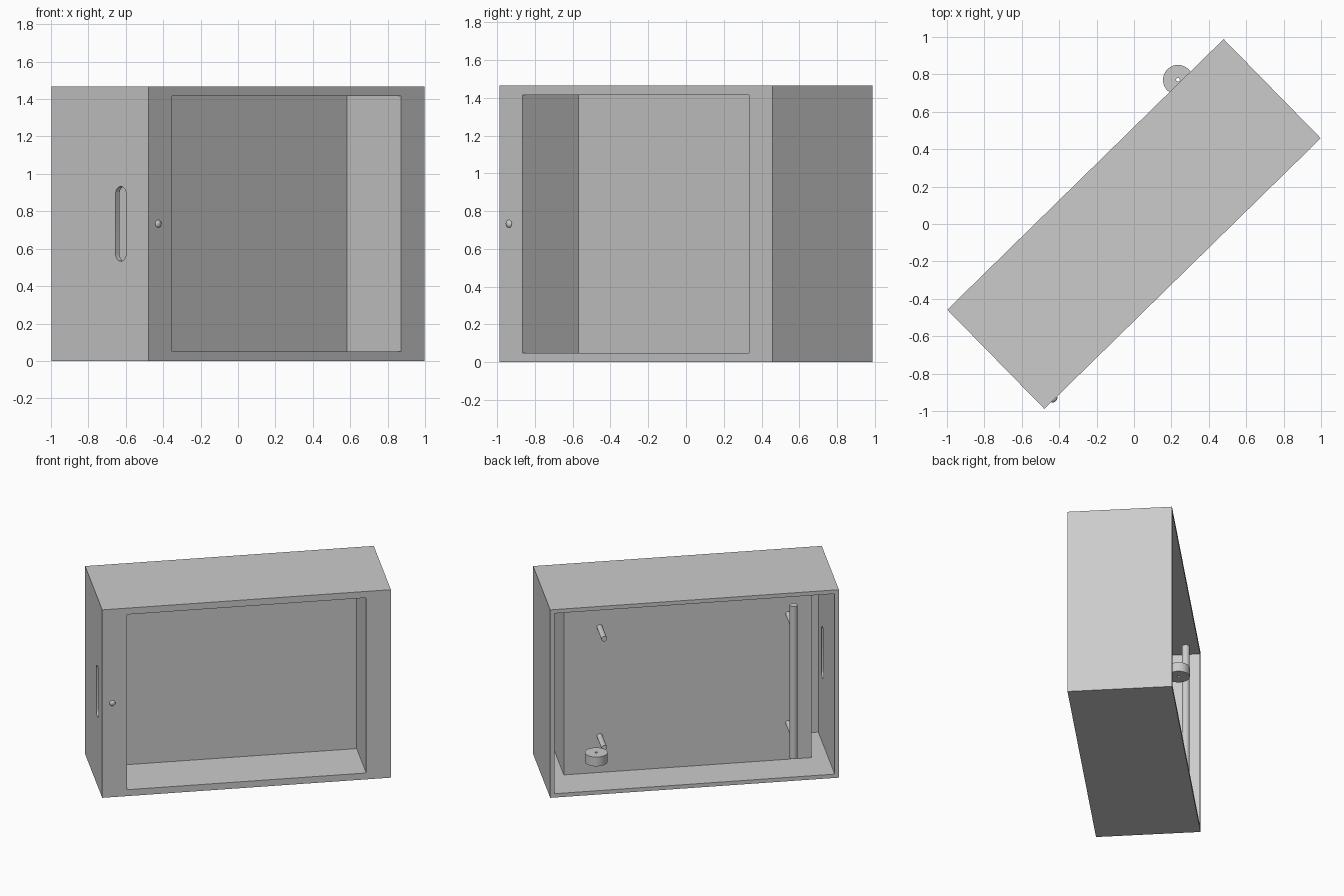
import bpy
import math
from mathutils import Matrix, Vector

old = bpy.data.objects.get("Cube")
if old:
    bpy.data.objects.remove(old, do_unlink=True)

# One plain grey for everything
grey = bpy.data.materials.new("plain grey")
grey.use_nodes = True
grey.diffuse_color = (0.6, 0.6, 0.6, 1)
grey.node_tree.nodes["Principled BSDF"].inputs["Base Color"].default_value = (0.6, 0.6, 0.6, 1)

L, D, H = 1.034, 0.371, 1.466      # half length, half depth, height
WALL = 0.03
MID = H / 2
TURN = Matrix.Rotation(math.radians(44.4), 4, "Z")
parts = []


def finish(name, smooth=False):
    ob = bpy.context.object
    ob.name = name
    ob.data.name = name
    bpy.ops.object.transform_apply(location=True, rotation=True, scale=True)
    if smooth:
        bpy.ops.object.shade_smooth_by_angle(angle=math.radians(35))
    ob.data.materials.append(grey)
    parts.append(ob)
    return ob


def box(name, low, high):
    low, high = Vector(low), Vector(high)
    bpy.ops.mesh.primitive_cube_add(size=1, location=(low + high) / 2)
    bpy.context.object.scale = high - low
    return finish(name)


def rod(name, start, end, radius, sides=32):
    start, end = Vector(start), Vector(end)
    axis = end - start
    bpy.ops.mesh.primitive_cylinder_add(
        vertices=sides, radius=radius, depth=axis.length, location=(start + end) / 2,
        rotation=axis.to_track_quat("Z", "Y").to_euler())
    return finish(name, smooth=True)


def cut(target, *cutters):
    for c in cutters:
        mod = target.modifiers.new("cut", "BOOLEAN")
        mod.operation = "DIFFERENCE"
        mod.solver = "EXACT"
        mod.object = c
        bpy.ops.object.select_all(action="DESELECT")
        bpy.context.view_layer.objects.active = target
        target.select_set(True)
        bpy.ops.object.modifier_apply(modifier=mod.name)
        parts.remove(c)
        bpy.data.objects.remove(c, do_unlink=True)


# Outer cabinet: open at the back, window at the front
cabinet = box("cabinet_shell", (-L, -D, 0), (L, D, H))
W = 0.857
cut(cabinet,
    box("back_cutter", (-L + WALL, -D + WALL, WALL), (L - WALL, D + 0.1, H - WALL)),
    box("window_cutter", (-W, -D - 0.1, 0.05), (W, -D + 0.1, H - 0.05)))

# Long rounded hand slot through the right end wall
slot_y, slot_r, slot_h = -0.16, 0.04, 0.16
bpy.ops.object.select_all(action="DESELECT")
slot = rod("slot_cutter", (-L - 0.05, slot_y, MID), (-L + 0.08, slot_y, MID), slot_r)
for v in slot.data.vertices:
    v.co.z += slot_h if v.co.z > MID else -slot_h
cut(cabinet, slot)

# Recessed display tray behind the window
PANEL = 0.042
tray = box("display_tray", (-W - WALL, -D + 0.02, 0.02), (W + WALL, PANEL + WALL, H - 0.02))
cut(tray, box("tray_cutter", (-W, -D - 0.1, 0.05), (W, PANEL, H - 0.05)))

# Support pegs on the back of the tray
TUBE_X, TUBE_Y = -0.722, 0.297
for side, x in (("left", 0.63), ("right", TUBE_X)):
    for level, dz in (("upper", 0.43), ("lower", -0.42)):
        rod(f"{level}_{side}_peg", (x, PANEL + 0.01, MID + dz), (x, 0.272, MID + dz), 0.02)

# Upright tube resting on the right pegs
rod("upright_tube", (TUBE_X, TUBE_Y, 0.147), (TUBE_X, TUBE_Y, 1.337), 0.028)

# Round wheel with a centre hole
wheel = rod("wheel", (0.707, 0.386, 0.265), (0.707, 0.386, 0.337), 0.08, 48)
cut(wheel, rod("hole_cutter", (0.707, 0.386, 0.2), (0.707, 0.386, 0.4), 0.01, 16))

# Small domed button on the front frame
bpy.ops.mesh.primitive_uv_sphere_add(segments=24, ring_count=12, radius=0.021,
                                     location=(-L + 0.073, -D, MID))
bpy.context.object.scale = (1, 0.6, 1)
finish("front_button", smooth=True)

# Turn the whole cabinet to its standing angle
for ob in parts:
    ob.data.transform(TURN)
    ob.data.update()
